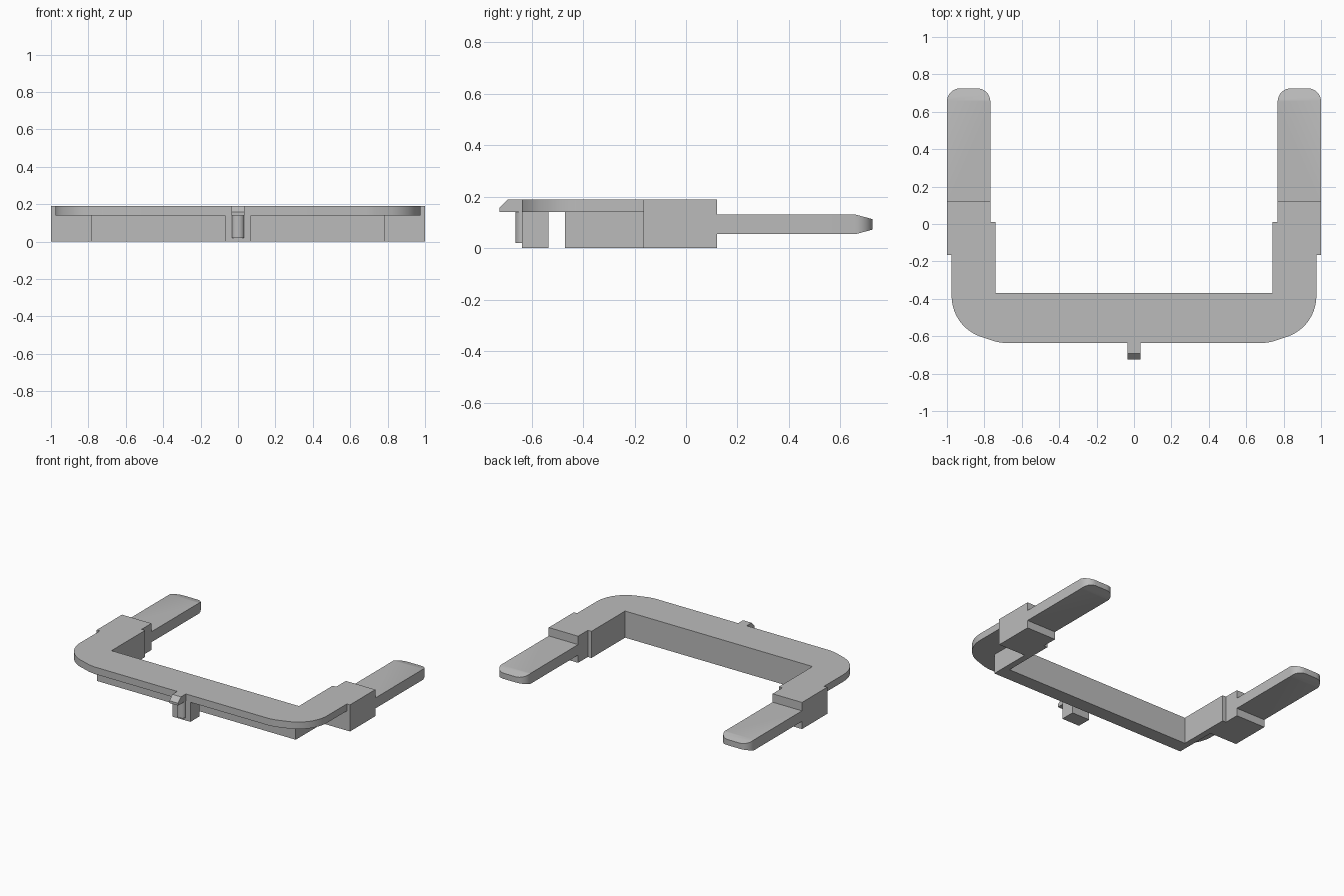
import bpy, bmesh, math

cube = bpy.data.objects.get("Cube")
if cube:
    bpy.data.objects.remove(cube, do_unlink=True)

GREY = 0.5
mat = bpy.data.materials.new("plain_grey")
mat.use_nodes = True
mat.diffuse_color = (GREY, GREY, GREY, 1)
mat.node_tree.nodes["Principled BSDF"].inputs["Base Color"].default_value = (GREY, GREY, GREY, 1)


def prism(name, outline, low, high, axis="z", mirrored=False, edit=None):
    """Extrude an outline along z (x, y points) or along x (y, z points)."""
    place = (lambda a, b: (a, b, low)) if axis == "z" else (lambda a, b: (low, a, b))
    push = (0, 0, high - low) if axis == "z" else (high - low, 0, 0)
    bm = bmesh.new()
    face = bm.faces.new([bm.verts.new(place(a, b)) for a, b in outline])
    top = bmesh.ops.extrude_face_region(bm, geom=[face], use_keep_orig=True)
    moved = [g for g in top["geom"] if isinstance(g, bmesh.types.BMVert)]
    bmesh.ops.translate(bm, verts=moved, vec=push)
    if edit:
        edit(bm)
    bmesh.ops.recalc_face_normals(bm, faces=bm.faces)
    mesh = bpy.data.meshes.new(name)
    bm.to_mesh(mesh)
    bm.free()
    mesh.materials.append(mat)
    obj = bpy.data.objects.new(name, mesh)
    bpy.context.collection.objects.link(obj)
    if mirrored:
        obj.modifiers.new("mirror", "MIRROR")
    bpy.ops.object.select_all(action="DESELECT")
    obj.select_set(True)
    bpy.context.view_layer.objects.active = obj
    bpy.ops.object.shade_smooth_by_angle(angle=math.radians(25))
    return obj


def arc(cx, cy, rx, ry, start, end, steps):
    angles = [math.radians(start + (end - start) * i / steps) for i in range(steps + 1)]
    return [(cx + rx * math.cos(t), cy + ry * math.sin(t)) for t in angles]


def both_sides(half):
    return half + [(-x, y) for x, y in reversed(half)]


HEIGHT, LIP = 0.19, 0.14
BLOCK_FRONT, BLOCK_BACK = -0.165, 0.12

# Flat top frame with rounded front corners
corner = arc(0.745, -0.385, 0.23, 0.23, -70, 0, 14)
prism("top_frame", both_sides(
    [(0.69, -0.637), (0.735, -0.63)] + corner
    + [(0.975, BLOCK_FRONT), (0.74, BLOCK_FRONT), (0.74, -0.37)]), LIP, HEIGHT)

# Thin wall hanging under the inner edge of the frame
prism("lower_wall", both_sides(
    [(0.785, -0.47), (0.785, BLOCK_FRONT), (0.74, BLOCK_FRONT), (0.74, -0.37)]), 0, LIP)

# Side blocks carrying the arms
prism("side_block", [
    (0.74, BLOCK_FRONT), (1, BLOCK_FRONT), (1, BLOCK_BACK),
    (0.768, BLOCK_BACK), (0.768, 0.01), (0.74, 0.01)], 0, HEIGHT, mirrored=True)


# Arms with rounded, tapered tips
def taper_tip(bm):
    start, end, middle = 0.66, 0.725, 0.0925
    bmesh.ops.bisect_plane(bm, geom=bm.verts[:] + bm.edges[:] + bm.faces[:],
                           plane_co=(0, start, 0), plane_no=(0, 1, 0))
    for v in bm.verts:
        amount = max(0, (v.co.y - start) / (end - start))
        v.co.z = middle + (v.co.z - middle) * (1 - 0.46 * amount)


tip = arc(0.93, 0.655, 0.07, 0.07, 0, 90, 8) + arc(0.838, 0.655, 0.07, 0.07, 90, 180, 8)
prism("arm", [(0.768, BLOCK_BACK), (1, BLOCK_BACK)] + tip, 0.055, 0.13,
      mirrored=True, edit=taper_tip)

# Centre post, its rounded rib, and the hook above it
prism("centre_post", [(-0.07, -0.637), (0.07, -0.637), (0.07, -0.535), (-0.07, -0.535)], 0, LIP)
prism("post_rib", arc(0, -0.637, 0.033, 0.026, 180, 360, 12), 0.02, LIP)
prism("front_hook", [(-0.637, LIP), (-0.725, LIP), (-0.725, 0.157),
                     (-0.692, HEIGHT), (-0.637, HEIGHT)], -0.034, 0.034, axis="x")
